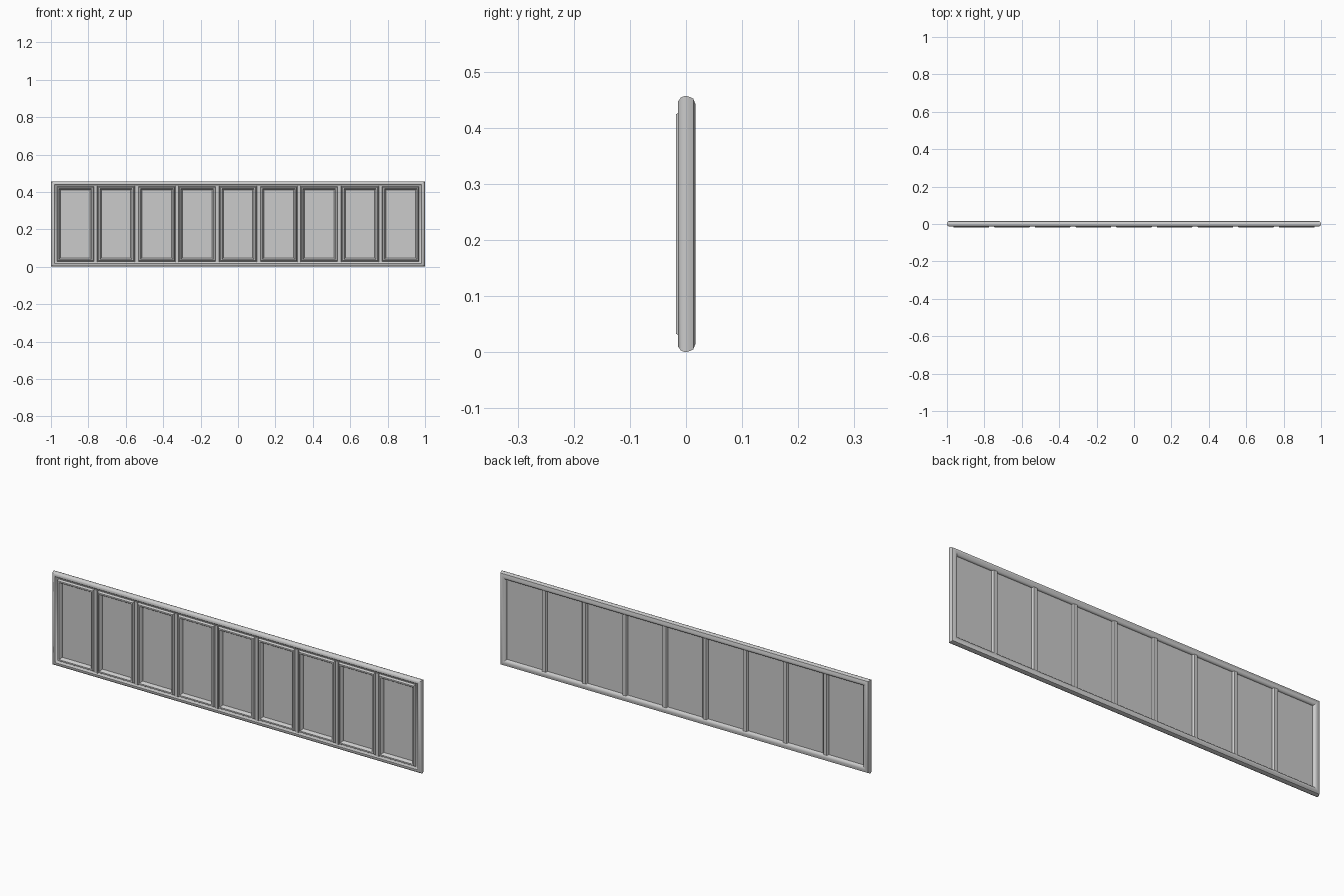
import bpy, bmesh

if "Cube" in bpy.data.objects:
    bpy.data.objects.remove(bpy.data.objects["Cube"])

H = 0.457
CZ = H / 2
PITCH = 0.2175


# Sweep a closed (inset, y) profile round a rectangle with mitred corners
def rect_frame(name, cx, hw, hh, profile):
    bm = bmesh.new()
    rings = []
    for sx, sz in ((-1, -1), (1, -1), (1, 1), (-1, 1)):
        rings.append([bm.verts.new((cx + sx * (hw - d), y, CZ + sz * (hh - d)))
                      for d, y in profile])
    n = len(profile)
    for i in range(4):
        a, b = rings[i], rings[(i + 1) % 4]
        for j in range(n):
            k = (j + 1) % n
            bm.faces.new((a[j], b[j], b[k], a[k]))
    return finish(name, bm)


# Extrude a closed (x, y) profile vertically
def upright(name, cx, z0, z1, profile):
    bm = bmesh.new()
    lo = [bm.verts.new((cx + x, y, z0)) for x, y in profile]
    hi = [bm.verts.new((cx + x, y, z1)) for x, y in profile]
    n = len(profile)
    for j in range(n):
        k = (j + 1) % n
        bm.faces.new((lo[j], lo[k], hi[k], hi[j]))
    bm.faces.new(lo)
    bm.faces.new(hi)
    return finish(name, bm)


def finish(name, bm):
    bmesh.ops.recalc_face_normals(bm, faces=bm.faces)
    me = bpy.data.meshes.new(name)
    bm.to_mesh(me)
    bm.free()
    ob = bpy.data.objects.new(name, me)
    bpy.context.collection.objects.link(ob)
    bpy.context.view_layer.objects.active = ob
    bpy.ops.object.select_all(action='DESELECT')
    ob.select_set(True)
    bpy.ops.object.shade_smooth_by_angle(angle=0.7)
    return ob


# Outer frame with rounded faces
rect_frame("outer_frame", 0, 1.0, CZ, [
    (0.000, -0.002), (0.003, -0.009), (0.010, -0.014), (0.018, -0.014),
    (0.024, -0.008), (0.033, -0.006), (0.033, 0.006), (0.030, 0.012),
    (0.021, 0.017), (0.014, 0.0165), (0.005, 0.013), (0.001, 0.004)])

# Mullions between the panes
for i in range(8):
    upright("mullion", (i - 3.5) * PITCH, 0.025, H - 0.025, [
        (-0.014, -0.006), (-0.010, -0.007), (-0.008, -0.013), (0.008, -0.013),
        (0.010, -0.007), (0.014, -0.006), (0.014, 0.006), (0.009, 0.012),
        (-0.009, 0.012), (-0.014, 0.006)])

# Panes and their raised front mouldings
for i in range(9):
    cx = (i - 4) * PITCH
    rect_frame("pane_moulding", cx, 0.0985, 0.2005, [
        (0.000, -0.004), (0.002, -0.013), (0.005, -0.018), (0.012, -0.018),
        (0.016, -0.012), (0.020, -0.004), (0.020, 0.003), (0.000, 0.003)])
    upright("pane", cx, 0.035, H - 0.035, [
        (-0.09, -0.003), (0.09, -0.003), (0.09, 0.003), (-0.09, 0.003)])
